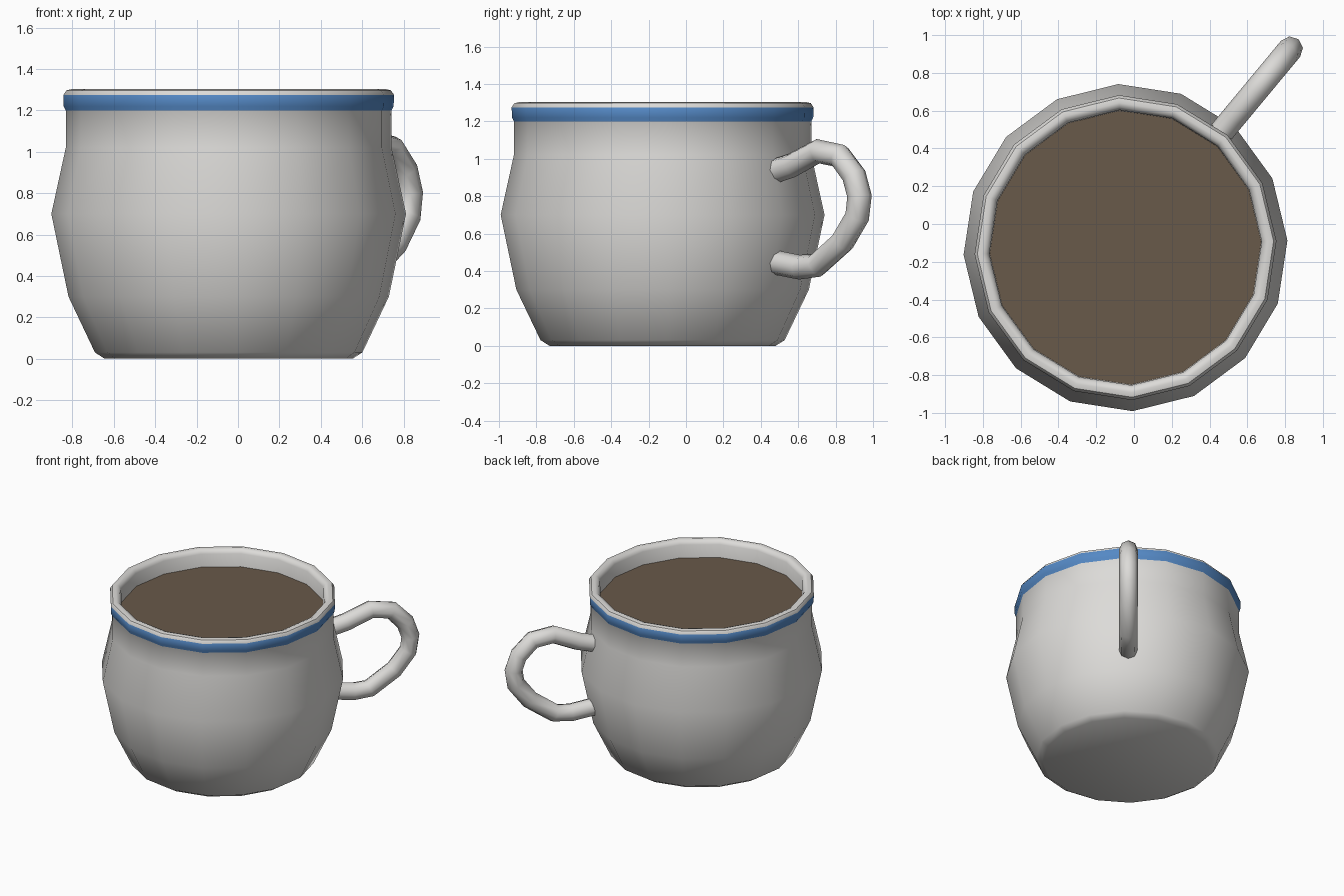
import bpy, bmesh, math
from mathutils import Vector

if "Cube" in bpy.data.objects:
    bpy.data.objects.remove(bpy.data.objects["Cube"])

CX, CY = -0.045, -0.125          # cup axis
SIDES = 16
TURN = math.radians(2.5)         # rotation of the facets
HANDLE = math.radians(50.3)      # handle direction


def material(name, rgb):
    m = bpy.data.materials.new(name)
    m.diffuse_color = (*rgb, 1)
    m.use_nodes = True
    m.node_tree.nodes["Principled BSDF"].inputs["Base Color"].default_value = m.diffuse_color
    return m


white = material("off_white_glaze", (0.72, 0.71, 0.69))
blue = material("blue_glaze", (0.09, 0.25, 0.56))
brown = material("brown_drink", (0.14, 0.10, 0.067))


def finish(bm, name, mats, angle=40):
    bmesh.ops.recalc_face_normals(bm, faces=bm.faces)
    me = bpy.data.meshes.new(name)
    bm.to_mesh(me)
    bm.free()
    for m in mats:
        me.materials.append(m)
    ob = bpy.data.objects.new(name, me)
    bpy.context.collection.objects.link(ob)
    me.polygons.foreach_set("use_smooth", [True] * len(me.polygons))
    me.set_sharp_from_angle(angle=math.radians(angle))
    return ob


def ring(bm, r, z):
    out = []
    for i in range(SIDES):
        a = TURN + math.tau * i / SIDES
        out.append(bm.verts.new((CX + r * math.cos(a), CY + 1.01 * r * math.sin(a), z)))
    return out


def bridge(bm, a, b):
    n = len(a)
    return [bm.faces.new((a[i], a[(i + 1) % n], b[(i + 1) % n], b[i])) for i in range(n)]


# Cup body: outside wall, rounded lip, inside wall and inside floor
profile = [(0.60, 0.0), (0.647, 0.03), (0.775, 0.30), (0.858, 0.70), (0.788, 1.02),
           (0.788, 1.20), (0.798, 1.22), (0.80, 1.275), (0.785, 1.297), (0.76, 1.303),
           (0.737, 1.295), (0.722, 1.27), (0.715, 1.02), (0.77, 0.70), (0.69, 0.30),
           (0.57, 0.08)]
bm = bmesh.new()
rings = [ring(bm, r, z) for r, z in profile]
bm.faces.new(rings[0])
bm.faces.new(rings[-1])
for k in range(len(rings) - 1):
    for f in bridge(bm, rings[k], rings[k + 1]):
        if k in (5, 6):          # painted band below the lip
            f.material_index = 1
finish(bm, "cup_body", [white, blue])

# Drink surface
bm = bmesh.new()
bm.faces.new(ring(bm, 0.722, 1.17))
finish(bm, "drink", [brown])

# Handle: round tube swept along a path of (distance from axis, height)
path = [(0.785, 0.935), (0.90, 0.965), (1.08, 1.04), (1.23, 1.015), (1.33, 0.91),
        (1.368, 0.80), (1.352, 0.69), (1.25, 0.555), (1.07, 0.43), (0.95, 0.42),
        (0.785, 0.445)]
out = Vector((math.cos(HANDLE), math.sin(HANDLE), 0))
side = Vector((-out.y, out.x, 0))
up = Vector((0, 0, 1))
pts = [Vector((CX, CY, 0)) + out * r + up * z for r, z in path]
bm = bmesh.new()
rings = []
for i, p in enumerate(pts):
    tangent = (pts[min(i + 1, len(pts) - 1)] - pts[max(i - 1, 0)]).normalized()
    normal = tangent.cross(side)
    rings.append([bm.verts.new(p + 0.066 * (normal * math.cos(a) + side * math.sin(a)))
                  for a in (math.tau * j / 8 for j in range(8))])
for a, b in zip(rings, rings[1:]):
    bridge(bm, a, b)
bm.faces.new(rings[0])
bm.faces.new(rings[-1])
finish(bm, "handle", [white], 60)
